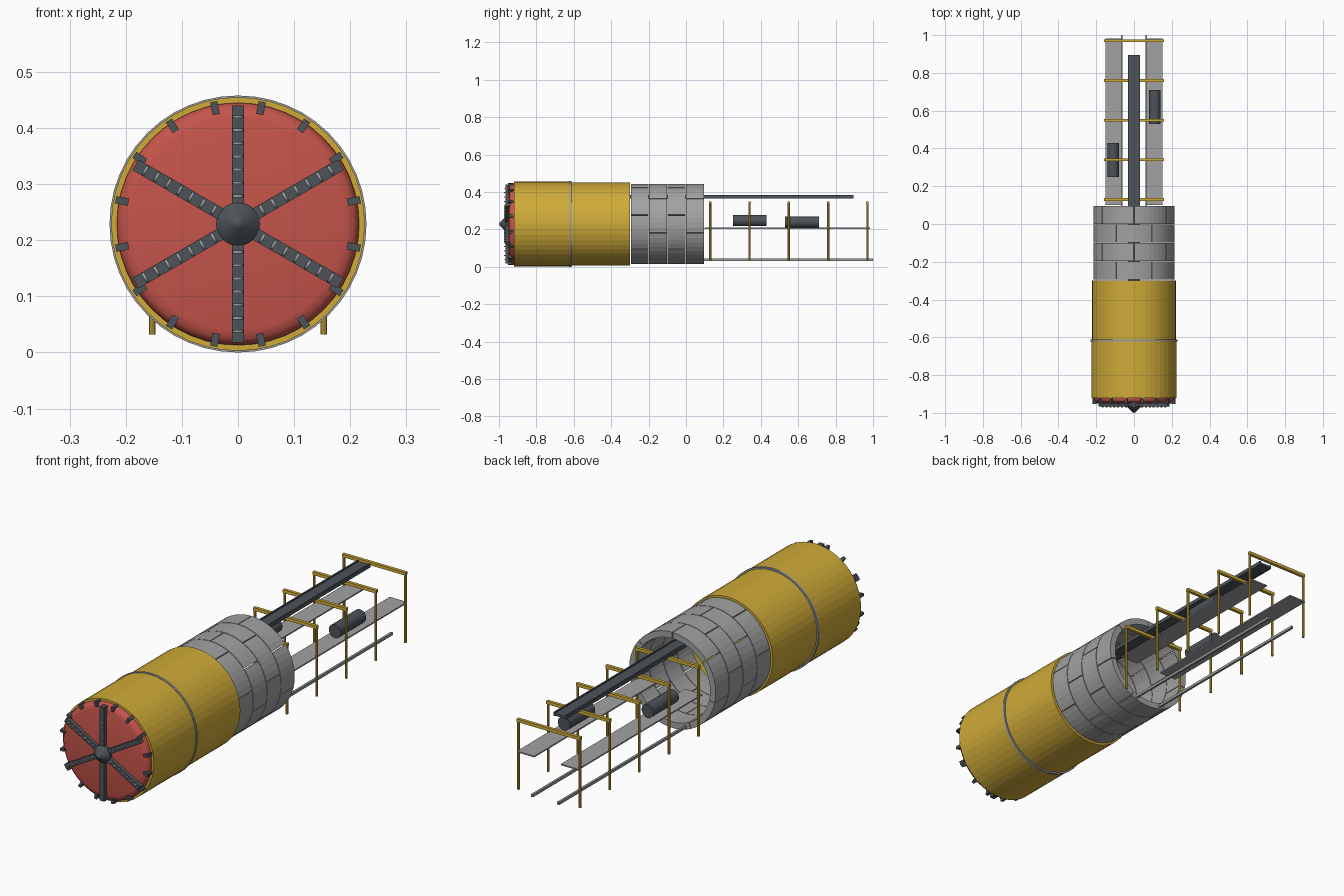
import bpy, bmesh, math
from mathutils import Matrix, Vector

if "Cube" in bpy.data.objects:
    bpy.data.objects.remove(bpy.data.objects["Cube"])

ZC = 0.229  # height of the machine axis


def material(name, rgb):
    m = bpy.data.materials.new(name)
    m.diffuse_color = (*rgb, 1)
    m.use_nodes = True
    m.node_tree.nodes["Principled BSDF"].inputs["Base Color"].default_value = m.diffuse_color
    return m


YELLOW = material("yellow paint", (0.63, 0.41, 0.04))
RED = material("red paint", (0.56, 0.09, 0.07))
DARK = material("dark steel", (0.075, 0.088, 0.10))
STEEL = material("bright steel", (0.33, 0.34, 0.35))
CONCRETE = material("concrete", (0.36, 0.36, 0.36))


def finish(name, bm, mat, smooth=False):
    bmesh.ops.recalc_face_normals(bm, faces=bm.faces[:])
    me = bpy.data.meshes.new(name)
    bm.to_mesh(me)
    bm.free()
    me.materials.append(mat)
    ob = bpy.data.objects.new(name, me)
    bpy.context.collection.objects.link(ob)
    if smooth:
        bpy.context.view_layer.objects.active = ob
        ob.select_set(True)
        bpy.ops.object.shade_smooth_by_angle(angle=math.radians(35))
        ob.select_set(False)
    return ob


def add_box(bm, x, y, z, mtx=Matrix()):
    """x, y, z are (min, max) pairs"""
    size = [b - a for a, b in (x, y, z)]
    mid = Vector([(a + b) / 2 for a, b in (x, y, z)])
    bmesh.ops.create_cube(bm, size=1, matrix=mtx @ Matrix.Translation(mid) @ Matrix.Diagonal((*size, 1)))


def add_cyl(bm, p, q, r, n):
    p, q = Vector(p), Vector(q)
    d = q - p
    mtx = Matrix.Translation((p + q) / 2) @ d.to_track_quat('Z', 'Y').to_matrix().to_4x4()
    bmesh.ops.create_cone(bm, cap_ends=True, segments=n, radius1=r, radius2=r, depth=d.length, matrix=mtx)


def lathe(name, profile, mat, n=48, closed=True, smooth=False):
    """spin (radius, y) points round the machine axis"""
    bm = bmesh.new()
    rows = []
    for r, y in profile:
        if r == 0:
            rows.append([bm.verts.new((0, y, ZC))] * n)
        else:
            rows.append([bm.verts.new((r * math.sin(math.tau * k / n), y, ZC + r * math.cos(math.tau * k / n)))
                         for k in range(n)])
    pairs = list(zip(rows, rows[1:])) + ([(rows[-1], rows[0])] if closed else [])
    for a, b in pairs:
        for k in range(n):
            j = (k + 1) % n
            quad = list(dict.fromkeys((a[k], a[j], b[j], b[k])))
            bm.faces.new(quad)
    return finish(name, bm, mat, smooth)


def spin(a):
    return Matrix.Translation((0, 0, ZC)) @ Matrix.Rotation(a, 4, 'Y')


# shield tubes, joint ring and inner bulkhead
lathe("front_shield", [(0.226, -0.92), (0.226, -0.622), (0.206, -0.622), (0.206, -0.90), (0.216, -0.92)], YELLOW)
lathe("tail_shield", [(0.222, -0.612), (0.222, -0.30), (0.208, -0.30), (0.208, -0.612)], YELLOW)
lathe("joint_ring", [(0.229, -0.622), (0.229, -0.612), (0.205, -0.612), (0.205, -0.622)], STEEL)
lathe("bulkhead", [(0, -0.82), (0.207, -0.82), (0.207, -0.80), (0, -0.80)], DARK, closed=False)

# cutterhead with rounded rim
lathe("cutterhead", [(0, -0.89), (0.214, -0.89), (0.216, -0.925), (0.213, -0.935), (0.205, -0.943),
                     (0.19, -0.947), (0, -0.952)], RED, closed=False, smooth=True)
lathe("hub_nose", [(0, -0.94), (0.039, -0.94), (0.039, -0.965), (0.008, -0.996), (0, -1.0)],
      DARK, n=24, closed=False, smooth=True)

# spokes, disc cutters and rim teeth
spokes, discs, teeth = bmesh.new(), bmesh.new(), bmesh.new()
for i in range(6):
    m = spin(i * math.pi / 3)
    add_box(spokes, (-0.011, 0.011), (-0.966, -0.94), (0.03, 0.211), m)
    for k in range(7):
        r = 0.05 + k * 0.0235
        add_cyl(discs, m @ Vector((0, -0.963, r - 0.0025)), m @ Vector((0, -0.963, r + 0.0025)), 0.0095, 16)
for i in range(16):
    add_box(teeth, (-0.0065, 0.0065), (-0.952, -0.921), (0.199, 0.222), spin((i + 0.5) * math.pi / 8))
finish("cutter_spokes", spokes, DARK)
finish("disc_cutters", discs, STEEL)
finish("rim_teeth", teeth, DARK)

# concrete lining: four rings of curved segments with staggered joints
SEGS, STEPS = 7, 7
for ring in range(4):
    bm = bmesh.new()
    y1 = 0.096 - ring * 0.0985
    y0 = y1 - 0.0955
    for s in range(SEGS):
        start = math.tau * (s + 0.5 * (ring % 2)) / SEGS + 0.008
        span = math.tau / SEGS - 0.016
        loops = []
        for k in range(STEPS + 1):
            a = start + span * k / STEPS
            loops.append([bm.verts.new((r * math.sin(a), y, ZC + r * math.cos(a)))
                          for r, y in ((0.215, y0), (0.215, y1), (0.187, y1), (0.187, y0))])
        for a, b in zip(loops, loops[1:]):
            for k in range(4):
                j = (k + 1) % 4
                bm.faces.new((a[k], a[j], b[j], b[k]))
        bm.faces.new(loops[0])
        bm.faces.new(loops[-1])
    finish(f"lining_ring_{ring + 1}", bm, CONCRETE)

# conveyor running out of the shield
bm = bmesh.new()
add_box(bm, (-0.03, 0.03), (-0.5, 0.895), (0.368, 0.378))
for s in (-1, 1):
    add_box(bm, (s * 0.029 - 0.003, s * 0.029 + 0.003), (-0.5, 0.895), (0.366, 0.383))
finish("conveyor", bm, DARK)

# trailing gantry frames
for i in range(5):
    y = 0.13 + 0.21 * i
    bm = bmesh.new()
    add_box(bm, (-0.158, 0.158), (y - 0.007, y + 0.007), (0.336, 0.35))
    for s in (-1, 1):
        add_cyl(bm, (s * 0.153, y, 0.032), (s * 0.153, y, 0.342), 0.006, 10)
    finish(f"gantry_frame_{i + 1}", bm, YELLOW)

# walkways and rails on both sides
for s, side in ((-1, "left"), (1, "right")):
    bm = bmesh.new()
    add_box(bm, (s * 0.109 - 0.043, s * 0.109 + 0.043), (0.10, 0.983), (0.203, 0.209))
    finish(f"walkway_{side}", bm, CONCRETE)
    bm = bmesh.new()
    add_box(bm, (s * 0.065 - 0.005, s * 0.065 + 0.005), (0.0, 1.0), (0.032, 0.044))
    finish(f"rail_{side}", bm, STEEL)

# equipment tanks on the walkways
for name, x, y0, y1, z in (("tank_left", -0.11, 0.25, 0.43, 0.247), ("tank_right", 0.11, 0.53, 0.71, 0.239)):
    bm = bmesh.new()
    add_cyl(bm, (x, y0, z), (x, y1, z), 0.03, 20)
    finish(name, bm, DARK, smooth=True)
